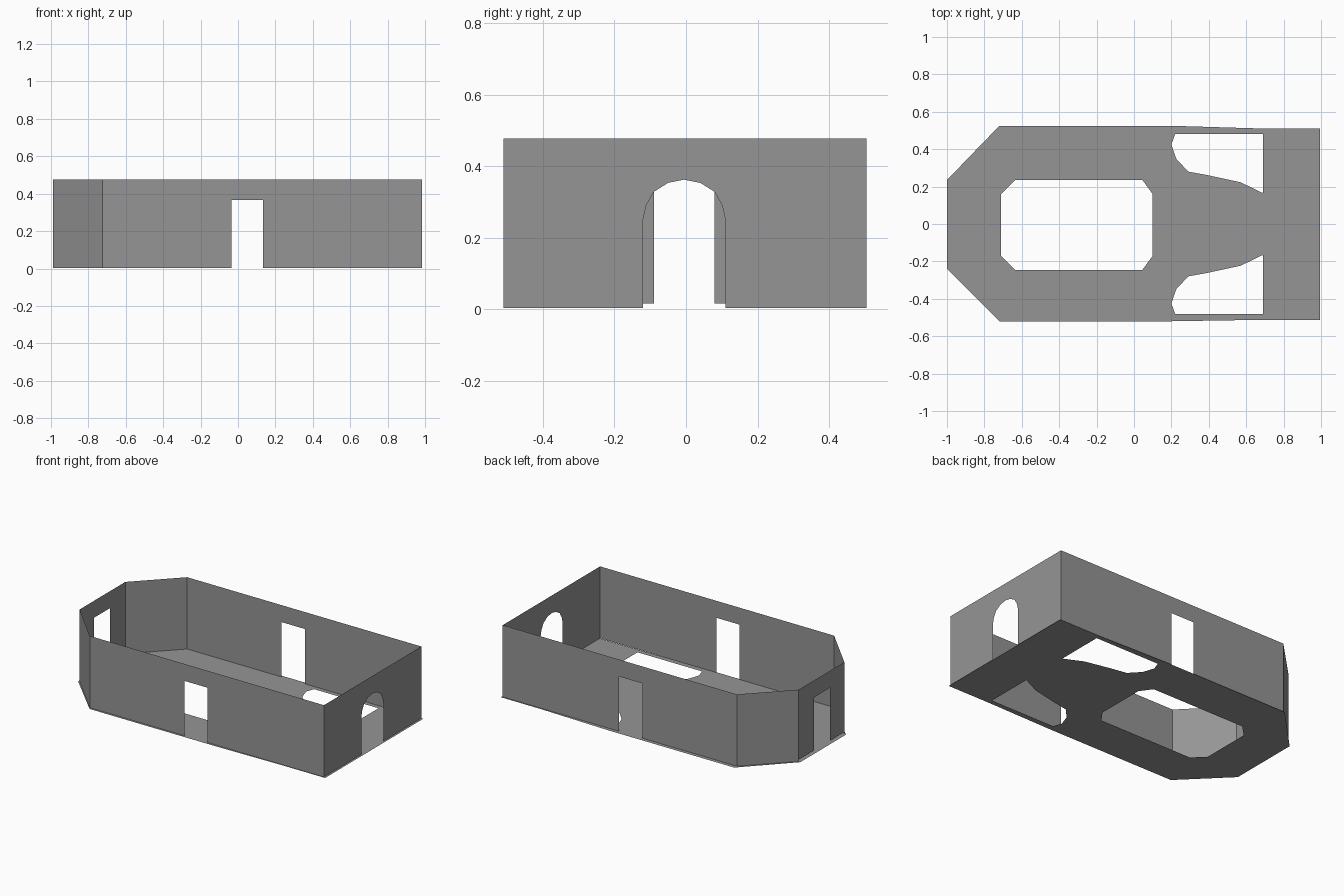
import bpy, bmesh
from mathutils import Vector

cube = bpy.data.objects.get("Cube")
if cube:
    bpy.data.objects.remove(cube, do_unlink=True)

# One plain grey for everything
grey = bpy.data.materials.new("stone_grey")
grey.use_nodes = True
colour = (0.3, 0.3, 0.3, 1)
grey.diffuse_color = colour
grey.node_tree.nodes["Principled BSDF"].inputs["Base Color"].default_value = colour

TOP = 0.477


def finish(name, bm):
    mesh = bpy.data.meshes.new(name)
    bm.to_mesh(mesh)
    bm.free()
    mesh.materials.append(grey)
    bpy.context.collection.objects.link(bpy.data.objects.new(name, mesh))


def wall(name, start, end, opening=(), bottom=0.003):
    """Thin upright panel; opening lists (distance along wall, z) up, over and down."""
    a, b = Vector(start), Vector(end)
    along = (b - a).normalized()
    length = (b - a).length
    profile = [(0, bottom), *opening, (length, bottom), (length, TOP), (0, TOP)]
    bm = bmesh.new()
    bm.faces.new([bm.verts.new((*(a + along * u), z)) for u, z in profile])
    finish(name, bm)


def doorway(left, right, bottom=0.003, top=0.365):
    return [(left, bottom), (left, top), (right, top), (right, bottom)]


# Floor outline and its openings
outline = [(-1, -0.24), (-0.72, -0.52), (0.2, -0.52), (0.7, -0.512), (0.995, -0.512),
           (0.995, 0.51), (0.7, 0.51), (0.2, 0.525), (-0.72, 0.525), (-1, 0.235)]
main_hole = [(-0.71, -0.17), (-0.635, -0.245), (0.045, -0.245), (0.1, -0.17),
             (0.1, 0.16), (0.045, 0.235), (-0.635, 0.235), (-0.71, 0.16)]
side_hole = [(0.22, 0.48), (0.69, 0.48), (0.69, 0.165), (0.57, 0.223), (0.39, 0.262),
             (0.29, 0.28), (0.225, 0.35), (0.2, 0.425)]
mirrored_hole = [(x, -y) for x, y in side_hole]

bm = bmesh.new()
edges = []
for loop in (outline, main_hole, side_hole, mirrored_hole):
    verts = [bm.verts.new((x, y, 0)) for x, y in loop]
    edges += [bm.edges.new((v, verts[i - 1])) for i, v in enumerate(verts)]
bmesh.ops.triangle_fill(bm, edges=edges, use_beauty=True, normal=(0, 0, 1))
bmesh.ops.recalc_face_normals(bm, faces=bm.faces)
for f in bm.faces:
    if f.normal.z < 0:
        f.normal_flip()
finish("floor", bm)

# Walls, counter-clockwise so that they face outward
LEFT, BEND, RIGHT = -0.99, -0.725, 0.985
FRONT, BACK, CORNER = -0.51, 0.505, 0.238

wall("front_wall", (BEND, FRONT), (RIGHT, FRONT), doorway(-0.035 - BEND, 0.135 - BEND))
wall("back_wall", (RIGHT, BACK), (BEND, BACK), doorway(RIGHT - 0.135, RIGHT + 0.035))
wall("back_angled_wall", (BEND, BACK), (LEFT, CORNER))
wall("front_angled_wall", (LEFT, -CORNER), (BEND, FRONT))
wall("end_wall", (LEFT, CORNER), (LEFT, -CORNER),
     doorway(CORNER - 0.08, CORNER + 0.09, 0.016), 0.016)

# Arched entrance
half_arch = [(0.115, 0.003), (0.115, 0.25), (0.106, 0.29), (0.085, 0.328), (0.045, 0.353)]
middle = -0.005 - FRONT
arch = [(middle - u, z) for u, z in half_arch] + [(middle, 0.362)]
arch += [(middle + u, z) for u, z in reversed(half_arch)]
wall("arch_wall", (RIGHT, FRONT), (RIGHT, BACK), arch)
